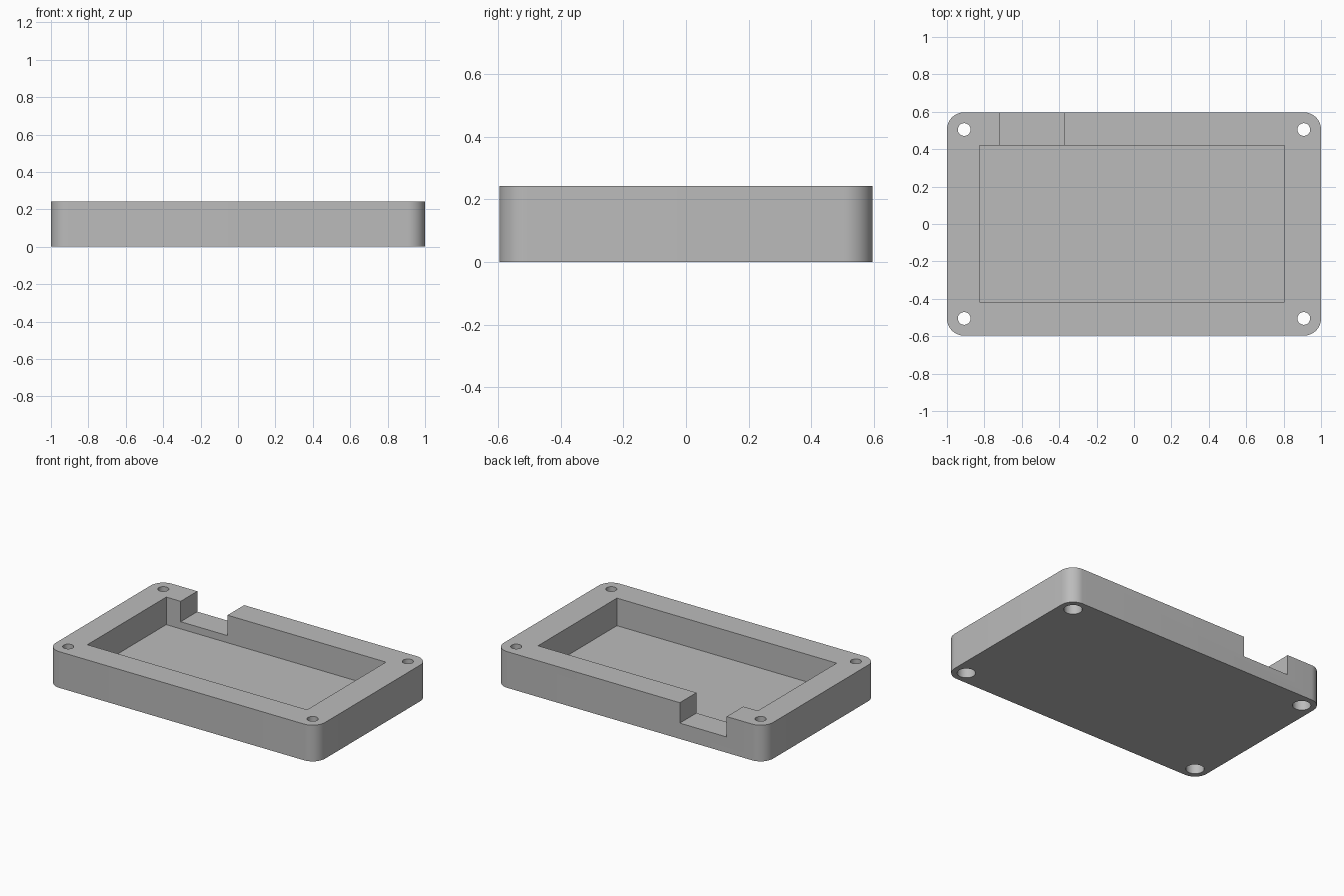
import bpy
import bmesh
from math import radians

cube = bpy.data.objects.get("Cube")
if cube:
    bpy.data.objects.remove(cube, do_unlink=True)

LENGTH, WIDTH, HEIGHT = 2.0, 1.194, 0.243
CORNER = 0.092

grey = bpy.data.materials.new("plain grey")
grey.use_nodes = True
colour = (0.5, 0.5, 0.5, 1)
grey.diffuse_color = colour
grey.node_tree.nodes["Principled BSDF"].inputs["Base Color"].default_value = colour


def add_object(name, bm):
    mesh = bpy.data.meshes.new(name)
    bm.to_mesh(mesh)
    bm.free()
    mesh.materials.append(grey)
    obj = bpy.data.objects.new(name, mesh)
    bpy.context.collection.objects.link(obj)
    return obj


def box(name, low, high, rounding=0):
    bm = bmesh.new()
    bmesh.ops.create_cube(bm, size=1)
    for v in bm.verts:
        v.co = [high[i] if v.co[i] > 0 else low[i] for i in range(3)]
    if rounding:
        upright = [e for e in bm.edges
                   if abs(e.verts[0].co.z - e.verts[1].co.z) > HEIGHT / 2]
        bmesh.ops.bevel(bm, geom=upright, offset=rounding, segments=12,
                        profile=0.5, affect='EDGES')
    return add_object(name, bm)


def cylinder(name, x, y, radius, low, high):
    bm = bmesh.new()
    bmesh.ops.create_cone(bm, cap_ends=True, segments=40, radius1=radius,
                          radius2=radius, depth=high - low)
    bmesh.ops.translate(bm, verts=bm.verts, vec=(x, y, (low + high) / 2))
    return add_object(name, bm)


# Rounded tray body
tray = box("tray", (-LENGTH / 2, -WIDTH / 2, 0),
           (LENGTH / 2, WIDTH / 2, HEIGHT), CORNER)

# Pocket and the slot through the back wall
cutters = [
    box("pocket_cutter", (-0.827, -0.417, 0.058), (0.805, 0.42, 0.4)),
    box("slot_cutter", (-0.72, 0.3, 0.106), (-0.372, 0.8, 0.5)),
]

# Corner screw holes, widened from below for the screw heads
for sx in (-1, 1):
    for sy in (-1, 1):
        x = sx * (LENGTH / 2 - CORNER)
        y = sy * (WIDTH / 2 - CORNER)
        cutters.append(cylinder("hole_cutter", x, y, 0.034, -0.1, 0.4))
        cutters.append(cylinder("screw_head_cutter", x, y, 0.056, -0.2, 0.1))

# Carve the tray, then drop the cutters
bpy.context.view_layer.objects.active = tray
for cutter in cutters:
    cutter.hide_render = True
    mod = tray.modifiers.new(cutter.name, 'BOOLEAN')
    mod.operation = 'DIFFERENCE'
    mod.solver = 'EXACT'
    mod.object = cutter
    bpy.ops.object.modifier_apply(modifier=mod.name)
    bpy.data.objects.remove(cutter, do_unlink=True)

# Smooth the round corners and holes, keep the rest crisp
bpy.ops.object.select_all(action='DESELECT')
tray.select_set(True)
bpy.ops.object.shade_smooth_by_angle(angle=radians(30))
